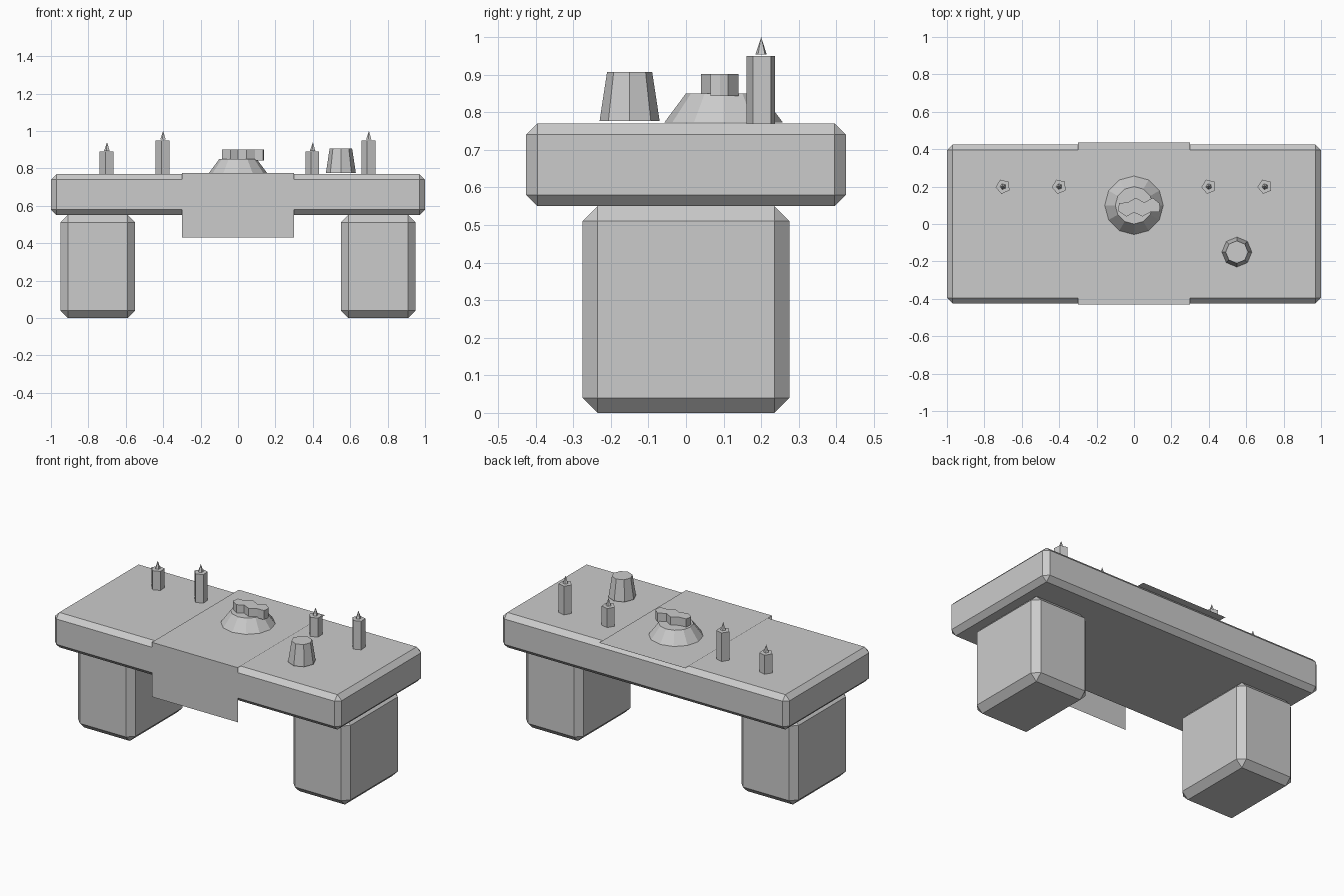
import bpy, bmesh, math
from mathutils import Matrix

if "Cube" in bpy.data.objects:
    bpy.data.objects.remove(bpy.data.objects["Cube"])

stone = bpy.data.materials.new("plain grey")
stone.diffuse_color = (0.6, 0.6, 0.6, 1)
stone.use_nodes = True
stone.node_tree.nodes["Principled BSDF"].inputs["Base Color"].default_value = stone.diffuse_color


def finish(name, bm, loc=(0, 0, 0)):
    mesh = bpy.data.meshes.new(name)
    bm.to_mesh(mesh)
    bm.free()
    mesh.materials.append(stone)
    obj = bpy.data.objects.new(name, mesh)
    obj.location = loc
    bpy.context.collection.objects.link(obj)
    return obj


def block(name, x, z0, z1, sx, sy, chamfer):
    """Box with flat chamfered edges."""
    bm = bmesh.new()
    bmesh.ops.create_cube(bm, size=1, matrix=Matrix.Diagonal((sx, sy, z1 - z0, 1)))
    bmesh.ops.bevel(bm, geom=bm.edges[:], offset=chamfer, segments=1,
                    affect='EDGES', profile=0.5)
    return finish(name, bm, (x, 0, (z0 + z1) / 2))


def frustum(name, x, y, z0, z1, r0, r1, sides, turn=0):
    """Faceted cylinder or cone; turn is the angle of the first corner."""
    bm = bmesh.new()
    bmesh.ops.create_cone(bm, cap_ends=True, segments=sides, radius1=r0,
                          radius2=r1, depth=z1 - z0)
    first = next(v.co for v in bm.verts if v.co.z < 0)
    spin = math.radians(turn) - math.atan2(first.y, first.x)
    bmesh.ops.rotate(bm, verts=bm.verts[:], matrix=Matrix.Rotation(spin, 3, 'Z'))
    return finish(name, bm, (x, y, (z0 + z1) / 2))


# Table slab and the two block legs
block("table_slab", 0, 0.55, 0.77, 2.0, 0.85, 0.03)
for side, x in (("left", -0.75), ("right", 0.75)):
    block(side + "_leg", x, 0, 0.55, 0.4, 0.55, 0.04)

# Cloth: thin sheet over the top, hanging down at the front
bm = bmesh.new()
rows = [[bm.verts.new((x, y, z)) for x in (-0.3, 0.3)]
        for y, z in ((-0.43, 0.43), (-0.43, 0.774), (0.437, 0.774))]
for a, b in zip(rows, rows[1:]):
    bm.faces.new((a[0], a[1], b[1], b[0]))
finish("cloth", bm)

# Candles with small pointed flames
for i, (x, top) in enumerate(((-0.7, 0.89), (-0.4, 0.95), (0.4, 0.89), (0.7, 0.95)), 1):
    frustum(f"candle_{i}", x, 0.2, 0.765, top, 0.04, 0.04, 5, 40)
    frustum(f"flame_{i}", x, 0.2, top + 0.003, top + 0.05, 0.016, 0, 5, 40)

# Upturned cup
frustum("cup", 0.55, -0.15, 0.776, 0.907, 0.08, 0.06, 8)

# Offering mound
frustum("mound", 0, 0.1, 0.772, 0.85, 0.158, 0.1, 12)

# Wavy loaf lying on the mound
outline = [(-0.085, 0.07), (-0.04, 0.04), (0.0, 0.062), (0.045, 0.04), (0.09, 0.065),
           (0.135, 0.065), (0.14, 0.09), (0.135, 0.112), (0.1, 0.14), (0.055, 0.115),
           (0.01, 0.14), (-0.035, 0.115), (-0.08, 0.112)]
bm = bmesh.new()
base = bm.faces.new([bm.verts.new((x, y, 0.843)) for x, y in outline])
top = bmesh.ops.extrude_face_region(bm, geom=[base])
bmesh.ops.translate(bm, vec=(0, 0, 0.058),
                    verts=[g for g in top["geom"] if isinstance(g, bmesh.types.BMVert)])
bmesh.ops.recalc_face_normals(bm, faces=bm.faces[:])
finish("loaf", bm)
